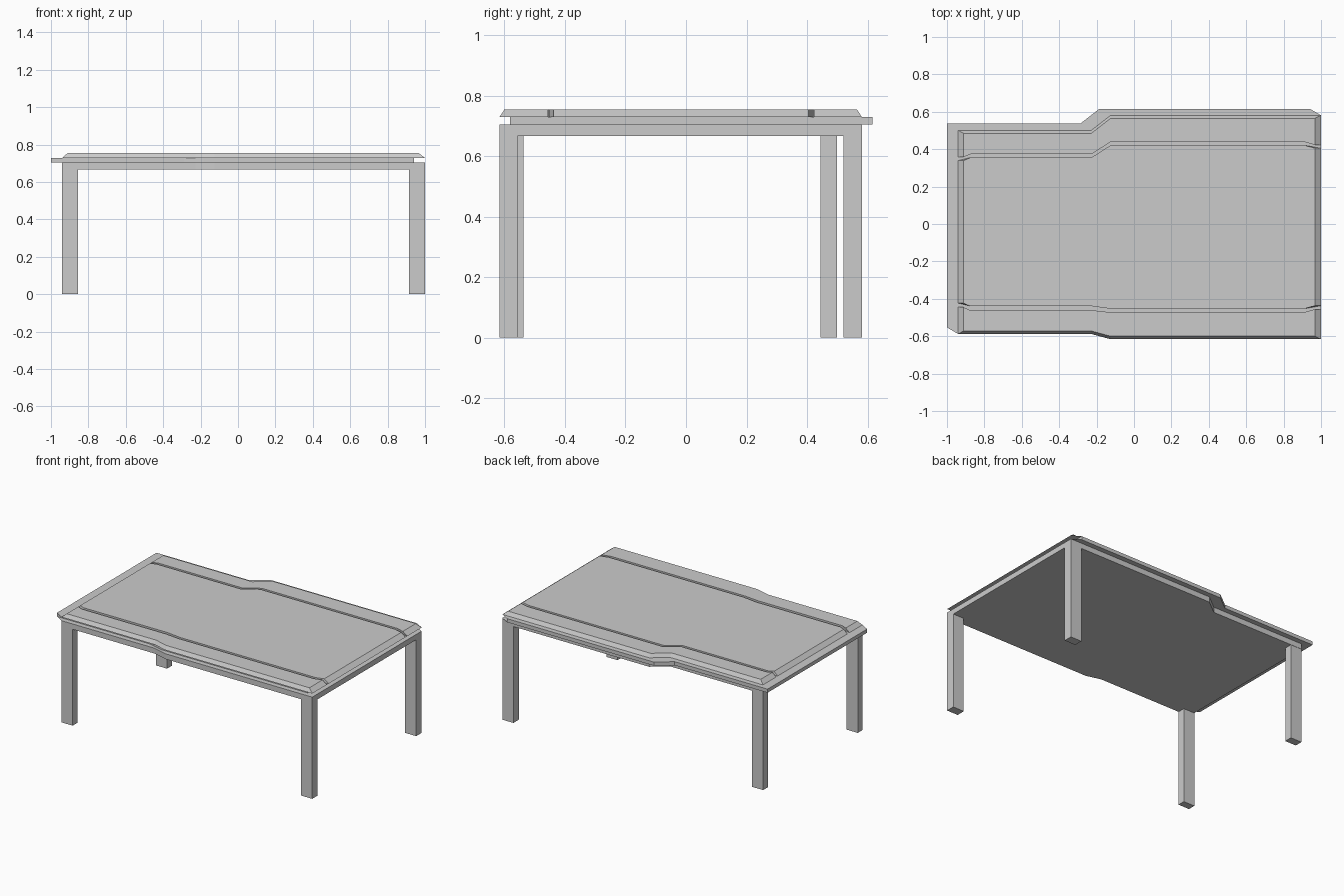
import bpy

if "Cube" in bpy.data.objects:
    bpy.data.objects.remove(bpy.data.objects["Cube"])

Z_LEG, Z_APRON, Z_SLAB, Z_TOP = 0.667, 0.704, 0.729, 0.754
X0, X1 = -0.94, 1.0            # ends of the table outline
S0, S1 = -0.228, -0.125        # where the outline steps wider


def make(name, verts, faces):
    me = bpy.data.meshes.new(name)
    me.from_pydata(verts, [], faces)
    me.update()
    ob = bpy.data.objects.new(name, me)
    bpy.context.collection.objects.link(ob)
    return ob


def loft(name, rings, bottom=True):
    """Join counter-clockwise rings [(points, z), ...] from bottom to top."""
    n = len(rings[0][0])
    verts = [(x, y, z) for pts, z in rings for x, y in pts]
    faces = []
    for r in range(len(rings) - 1):
        a = r * n
        faces += [(a + i, a + (i + 1) % n, a + n + (i + 1) % n, a + n + i) for i in range(n)]
    faces.append(tuple(range(len(verts) - n, len(verts))))
    if bottom:
        faces.append(tuple(reversed(range(n))))
    return make(name, verts, faces)


def line(left, right, x0=X0, x1=X1, kink=0.0):
    """Stepped line across the table; kink bends its two ends inward."""
    pts = [(x0, left + kink), (S0, left), (S1, right), (x1, right + kink)]
    if kink:
        pts.insert(1, (-0.875, left))
        pts.insert(-1, (0.91, right))
    return pts


def ring(front, back):
    return front + back[::-1]


# apron, offset slab and groove floor, all from the same stepped outline
FRONT, BACK = (-0.588, -0.616), (0.501, 0.581)
outline = ring(line(*FRONT), line(*BACK))
shifted = [(x - 0.06, y + 0.035) for x, y in outline]
loft("apron_and_slab", [(outline, Z_LEG), (outline, Z_APRON), (shifted, Z_APRON),
                        (shifted, Z_SLAB), (outline, Z_SLAB)])

# top panels split by two grooves: (left y, right y, end kink, bevel)
edges = [
    ((*FRONT, 0, 0.016), (-0.461, -0.472, 0.016, 0)),
    ((-0.439, -0.453, 0.016, 0), (0.355, 0.421, -0.016, 0)),
    ((0.373, 0.439, -0.016, 0), (*BACK, 0, -0.016)),
]
for name, (f, b) in zip(("front_top_strip", "centre_top_panel", "back_top_strip"), edges):
    low = ring(line(f[0], f[1], kink=f[2]), line(b[0], b[1], kink=b[2]))
    top = ring(line(f[0] + f[3], f[1] + f[3], -0.912, 0.967, f[2]),
               line(b[0] + b[3], b[1] + b[3], -0.912, 0.967, b[2]))
    loft(name, [(low, Z_SLAB), (top, Z_TOP)], bottom=False)

# legs at the four corners, flush with the apron
legs = {
    "front_left_leg": (X0, -0.588, -0.537),
    "front_right_leg": (X1 - 0.085, -0.616, -0.557),
    "back_left_leg": (X0, 0.445, 0.499),
    "back_right_leg": (X1 - 0.085, 0.521, 0.581),
}
for name, (x, y0, y1) in legs.items():
    foot = [(x, y0), (x + 0.085, y0), (x + 0.085, y1), (x, y1)]
    loft(name, [(foot, 0), (foot, Z_LEG)])
